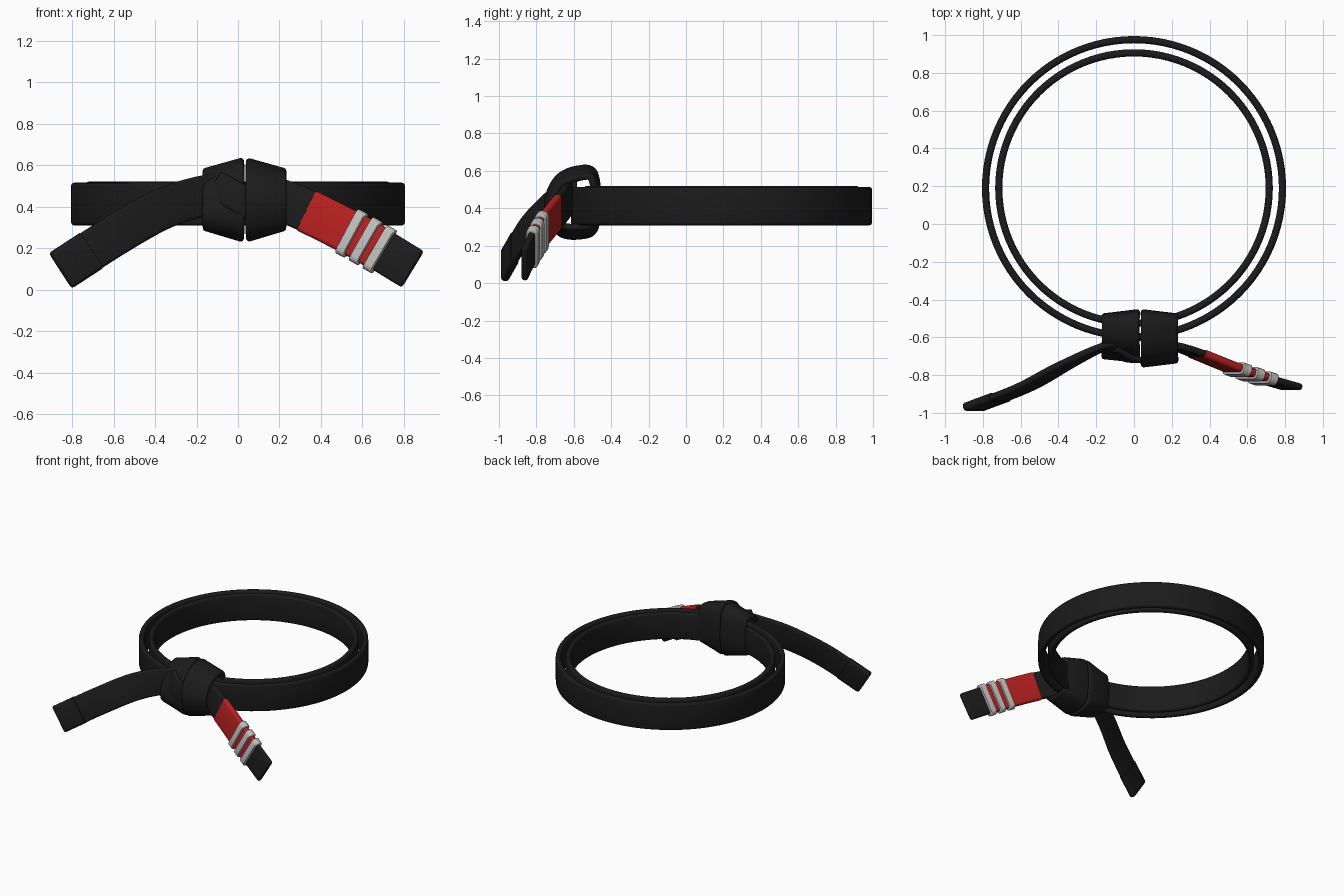
import bpy, bmesh, math
from mathutils import Vector as V

if "Cube" in bpy.data.objects:
    bpy.data.objects.remove(bpy.data.objects["Cube"])


def material(name, rgb):
    m = bpy.data.materials.new(name)
    m.diffuse_color = (*rgb, 1)
    m.use_nodes = True
    m.node_tree.nodes["Principled BSDF"].inputs["Base Color"].default_value = m.diffuse_color
    return m


BLACK = material("black cloth", (0.011, 0.011, 0.011))
RED = material("red cloth", (0.45, 0.014, 0.014))
GREY = material("light grey tape", (0.52, 0.51, 0.50))


def spline(pts, n=10, closed=False):
    """Catmull-Rom points through a few control points."""
    p = [V(q) for q in pts]
    k = len(p)
    out = []
    for i in range(k if closed else k - 1):
        if closed:
            a, b, c, d = (p[(i + j) % k] for j in (-1, 0, 1, 2))
        else:
            b, c = p[i], p[i + 1]
            a = p[i - 1] if i > 0 else 2 * b - c
            d = p[i + 2] if i + 2 < k else 2 * c - b
        for s in range(n):
            t = s / n
            out.append(0.5 * (2 * b + (c - a) * t + (2 * a - 5 * b + 4 * c - d) * t * t
                              + (3 * b - a - 3 * c + d) * t ** 3))
    if not closed:
        out.append(p[-1])
    return out


def section(width, thick):
    """Rounded flat cross-section."""
    r = thick * 0.42
    out = []
    for cx, cy, a0 in ((1, 1, 0), (-1, 1, 90), (-1, -1, 180), (1, -1, 270)):
        for s in range(4):
            a = math.radians(a0 + 30 * s)
            out.append((cx * (width / 2 - r) + r * math.cos(a),
                        cy * (thick / 2 - r) + r * math.sin(a)))
    return out


def ribbon(name, path, widths, width, thick, mat, closed=False, round_end=False):
    """Sweep the flat section along path; widths = direction across the band."""
    bm = bmesh.new()
    k = len(path)
    rings = []

    def ring(p, w, n, wid, th):
        rings.append([bm.verts.new(p + w * a + n * b) for a, b in section(wid, th)])

    for i, p in enumerate(path):
        if closed:
            t = path[(i + 1) % k] - path[i - 1]
        else:
            t = path[min(i + 1, k - 1)] - path[max(i - 1, 0)]
        t.normalize()
        w = (widths[i] - t * widths[i].dot(t)).normalized()
        n = t.cross(w)
        e = 0.012 if round_end else 0.005
        if not closed and i == 0:
            ring(p - t * 0.004, w, n, width - 0.01, thick * 0.6)
        ring(p, w, n, width, thick)
        if not closed and i == k - 1:
            ring(p + t * e * 0.7, w, n, width - e * 0.6, thick * 0.8)
            ring(p + t * e, w, n, width - e * 2, thick * 0.45)
    m = len(rings)
    for i in range(m if closed else m - 1):
        a, b = rings[i], rings[(i + 1) % m]
        for j in range(len(a)):
            q = (j + 1) % len(a)
            bm.faces.new((a[j], a[q], b[q], b[j]))
    if not closed:
        bm.faces.new(rings[0])
        bm.faces.new(rings[-1])
    bmesh.ops.recalc_face_normals(bm, faces=bm.faces)
    me = bpy.data.meshes.new(name)
    bm.to_mesh(me)
    bm.free()
    me.materials.append(mat)
    ob = bpy.data.objects.new(name, me)
    bpy.context.collection.objects.link(ob)
    bpy.context.view_layer.objects.active = ob
    ob.select_set(True)
    bpy.ops.object.shade_smooth_by_angle(angle=math.radians(50))
    ob.select_set(False)


# two waist wraps
for name, r, z in (("outer_wrap", 0.786, 0.412), ("inner_wrap", 0.716, 0.417)):
    path = [V((r * math.sin(a), 0.19 - r * math.cos(a), z))
            for a in (math.tau * i / 96 for i in range(96))]
    ribbon(name, path, [V((0, 0, 1))] * 96, 0.206, 0.038, BLACK, closed=True)


# knot loops: slightly conical bands around both wraps
def knot_loop(name, x, yz, flare, width):
    path = spline([(x, y, z) for y, z in yz], 8, closed=True)
    c = V((x, -0.6, 0.43))
    widths = []
    for p in path:
        r = (p - c).normalized()
        widths.append(V((1, 0.12 * flare * r.y, 0.3 * flare * r.z)))
    ribbon(name, path, widths, width, 0.036, BLACK, closed=True)


knot_loop("knot_left_loop", -0.07,
          [(-0.50, 0.575), (-0.58, 0.585), (-0.65, 0.53), (-0.695, 0.43), (-0.705, 0.34),
           (-0.66, 0.285), (-0.58, 0.275), (-0.50, 0.30), (-0.48, 0.43)], 1, 0.205)
knot_loop("knot_right_loop", 0.135,
          [(-0.50, 0.575), (-0.59, 0.585), (-0.68, 0.54), (-0.73, 0.44), (-0.71, 0.34),
           (-0.66, 0.285), (-0.58, 0.275), (-0.50, 0.30), (-0.48, 0.43)], -1, 0.2)


def across(path):
    """Band direction perpendicular to the path as seen from the front."""
    out = []
    for i in range(len(path)):
        t = path[min(i + 1, len(path) - 1)] - path[max(i - 1, 0)]
        w = V((-t.z, 0, t.x))
        out.append(w if w.z > 0 else -w)
    return out


fold = spline([(-0.11, -0.665, 0.505), (-0.02, -0.715, 0.455), (0.09, -0.72, 0.39)])
ribbon("knot_diagonal_fold", fold, across(fold), 0.14, 0.03, BLACK)

# hanging tails
left = spline([(0.03, -0.60, 0.47), (-0.16, -0.65, 0.452), (-0.36, -0.745, 0.39),
               (-0.58, -0.865, 0.268), (-0.845, -0.968, 0.098)])
right = spline([(0.10, -0.625, 0.46), (0.22, -0.648, 0.425), (0.33, -0.685, 0.38),
                (0.53, -0.765, 0.28), (0.69, -0.82, 0.19), (0.832, -0.862, 0.104)])


def part(path, x0, x1, n=8):
    """Piece of a tail between two x positions."""
    out = []
    for i in range(n + 1):
        x = x0 + (x1 - x0) * i / n
        for a, b in zip(path, path[1:]):
            if min(a.x, b.x) <= x <= max(a.x, b.x):
                out.append(a.lerp(b, (x - a.x) / (b.x - a.x)))
                break
    return out


def sleeve(name, path, x0, x1, width, thick, mat, **kw):
    p = part(path, x0, x1)
    ribbon(name, p, across(p), width, thick, mat, **kw)


ribbon("left_tail", left, across(left), 0.198, 0.036, BLACK, round_end=True)
sleeve("left_tail_hem", left, -0.71, -0.845, 0.204, 0.046, BLACK, round_end=True)
ribbon("right_tail", right, across(right), 0.205, 0.036, BLACK, round_end=True)
sleeve("red_bar", right, 0.335, 0.69, 0.212, 0.044, RED)
for i in range(3):
    x = 0.547 + 0.068 * i
    sleeve(f"grey_stripe_{i + 1}", right, x - 0.018, x + 0.018, 0.24, 0.066, GREY)
